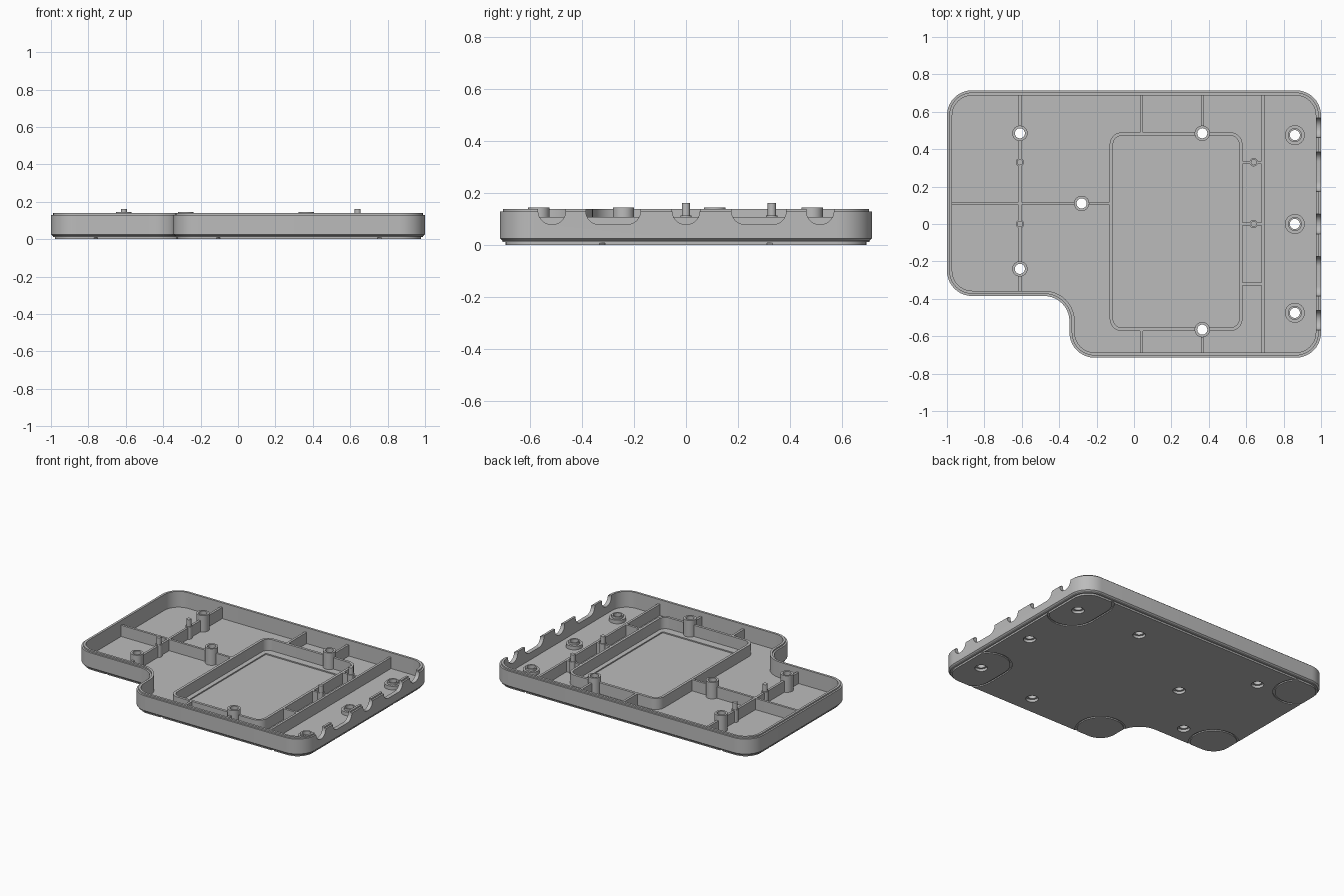
import bpy, bmesh, math
from mathutils import Vector

cube = bpy.data.objects.get("Cube")
if cube:
    bpy.data.objects.remove(cube)

grey = bpy.data.materials.new("plain grey")
grey.use_nodes = True
grey.diffuse_color = (0.5, 0.5, 0.5, 1)
grey.node_tree.nodes["Principled BSDF"].inputs["Base Color"].default_value = (0.5, 0.5, 0.5, 1)


def rounded(corners, r, inset=0.0, steps=10):
    """Rounded outline of a right-angled counter-clockwise polygon, moved inwards."""
    pts = [Vector(c) for c in corners]
    out = []
    for i, p in enumerate(pts):
        d0 = (p - pts[i - 1]).normalized()
        d1 = (pts[(i + 1) % len(pts)] - p).normalized()
        convex = d0.cross(d1) > 0
        rad = max(r - inset if convex else r + inset, 0.002)
        q = p + inset * (Vector((-d0.y, d0.x)) + Vector((-d1.y, d1.x)))
        c = q - d0 * rad + d1 * rad
        for k in range(steps + 1):
            a = math.pi / 2 * k / steps
            out.append(c + rad * (d0 * math.sin(a) - d1 * math.cos(a)))
    return out


def rect(x0, x1, y0, y1, r, inset=0.0):
    return rounded([(x0, y0), (x1, y0), (x1, y1), (x0, y1)], r, inset)


def circle(x, y, r, n=32):
    return [Vector((x + r * math.cos(k * math.tau / n), y + r * math.sin(k * math.tau / n)))
            for k in range(n)]


def lathe(x, y, profile):
    return [(circle(x, y, r), z) for r, z in profile]


def prism(outline, z0, z1):
    return [(outline, z0), (outline, z1)]


def tube(outer, inner, z0, z1):
    return [(outer, z0), (outer, z1), (inner, z1), (inner, z0)]


def build(name, shells, ring=False, along_x=False):
    """Loft each shell's outlines; ring shells close on themselves, others are capped."""
    bm = bmesh.new()
    for shell in shells:
        loops = [[bm.verts.new((z, p.x, p.y) if along_x else (p.x, p.y, z)) for p in pts]
                 for pts, z in shell]
        pairs = list(zip(loops, loops[1:]))
        if ring:
            pairs.append((loops[-1], loops[0]))
        else:
            bm.faces.new(loops[0][::-1])
            bm.faces.new(loops[-1])
        for a, b in pairs:
            for i in range(len(a)):
                j = (i + 1) % len(a)
                bm.faces.new((a[i], a[j], b[j], b[i]))
    bmesh.ops.recalc_face_normals(bm, faces=bm.faces)
    me = bpy.data.meshes.new(name)
    bm.to_mesh(me)
    bm.free()
    me.materials.append(grey)
    ob = bpy.data.objects.new(name, me)
    bpy.context.collection.objects.link(ob)
    return ob


def activate(ob):
    bpy.ops.object.select_all(action='DESELECT')
    ob.select_set(True)
    bpy.context.view_layer.objects.active = ob


def cut(ob, cutter):
    activate(ob)
    mod = ob.modifiers.new("cut", 'BOOLEAN')
    mod.operation = 'DIFFERENCE'
    mod.solver = 'EXACT'
    mod.object = cutter
    bpy.ops.object.modifier_apply(modifier=mod.name)


FLOOR, SUNK, RIB_TOP = 0.03, 0.024, 0.108

# Tray: stepped base, outer wall, lip and floor in one loft
body = [(-0.345, -0.715), (1, -0.715), (1, 0.715), (-1, 0.715), (-1, -0.385), (-0.345, -0.385)]
section = [(0.022, 0), (0.022, 0.012), (0.01, 0.012), (0.01, 0.018), (0, 0.026), (0, 0.13),
           (0.012, 0.13), (0.012, 0.14), (0.028, 0.14), (0.028, FLOOR)]
tray = build("tray", [[(rounded(body, 0.135, i), z) for i, z in section]])

# Screw holes with wider mouths underneath
tall = [(-0.61, 0.485), (-0.61, -0.24), (-0.28, 0.11), (0.365, 0.485), (0.365, -0.565)]
low = [(0.86, y) for y in (0.475, 0, -0.475)]
holes = build("hole_cutter", [
    lathe(x, y, [(0.04, -0.05), (0.04, 0.018), (0.027, 0.018), (0.027, 0.3)])
    for x, y in tall + low])

# Connector notches in the +x wall
notches = build("notch_cutter", [
    prism(rect(y - w, y + w, 0.08, 0.25, 0.051), 0.95, 1.05)
    for y, w in [(-0.515, 0.053), (-0.28, 0.105), (0, 0.053), (0.28, 0.105), (0.515, 0.053)]],
    along_x=True)

# Shallow pocket inside the frame
pocket = build("pocket_cutter", [prism(rect(-0.08, 0.53, -0.5, 0.42, 0.01), 0.022, 0.06)])

# Grooves around the corner pads underneath
pads = [(x - 0.16, x + 0.16, y - 0.16, y + 0.16)
        for x, y in [(-0.865, 0.58), (-0.865, -0.25), (-0.21, -0.58)]]
pads += [(0.7, 1.02, 0.26, 0.74), (0.7, 1.02, -0.74, -0.26)]
grooves = build("groove_cutter", [
    tube(rect(*p, 0.159), rect(*p, 0.159, 0.013), -0.02, 0.008) for p in pads], ring=True)

for cutter in (notches, pocket, grooves, holes):
    cut(tray, cutter)

# Frame in the middle of the floor
box = (-0.13, 0.58, -0.572, 0.49)
frame = build("inner_frame", [tube(rect(*box, 0.065), rect(*box, 0.065, 0.018), SUNK, RIB_TOP)],
              ring=True)

# Stiffening ribs
ribs = []


def rib(name, x0, x1, y0, y1):
    h = 0.008
    ribs.append(build(name, [prism(rect(x0 - h, x1 + h, y0 - h, y1 + h, 0.003), SUNK, RIB_TOP)]))


rib("left_long_rib", -0.61, -0.61, -0.365, 0.695)
rib("left_cross_rib", -0.98, -0.13, 0.11, 0.11)
rib("right_long_rib", 0.69, 0.69, -0.695, 0.695)
for x in (0.04, 0.365):
    rib("back_rib", x, x, 0.49, 0.695)
    rib("front_rib", x, x, -0.695, -0.565)
for y in (0.33, 0, -0.322):
    rib("right_cross_rib", 0.575, 0.69, y, y)

# Screw bosses
bosses = build("tall_bosses", [lathe(x, y, [(0.041, SUNK), (0.041, 0.145)]) for x, y in tall])
seats = build("low_bosses", [
    lathe(x, y, [(0.053, SUNK), (0.053, 0.055), (0.037, 0.055), (0.037, 0.07)]) for x, y in low])

for part in [frame, bosses, seats] + ribs:
    cut(part, holes)

# Locating pins
pins = build("locating_pins", [
    lathe(x, y, [(0.022, SUNK), (0.022, 0.115), (0.016, 0.115), (0.016, 0.163)])
    for x in (-0.61, 0.64) for y in (0.33, 0)])

for cutter in (notches, pocket, grooves, holes):
    bpy.data.objects.remove(cutter)
for part in [tray, frame, bosses, seats, pins] + ribs:
    activate(part)
    bpy.ops.object.shade_smooth_by_angle(angle=math.radians(30))
